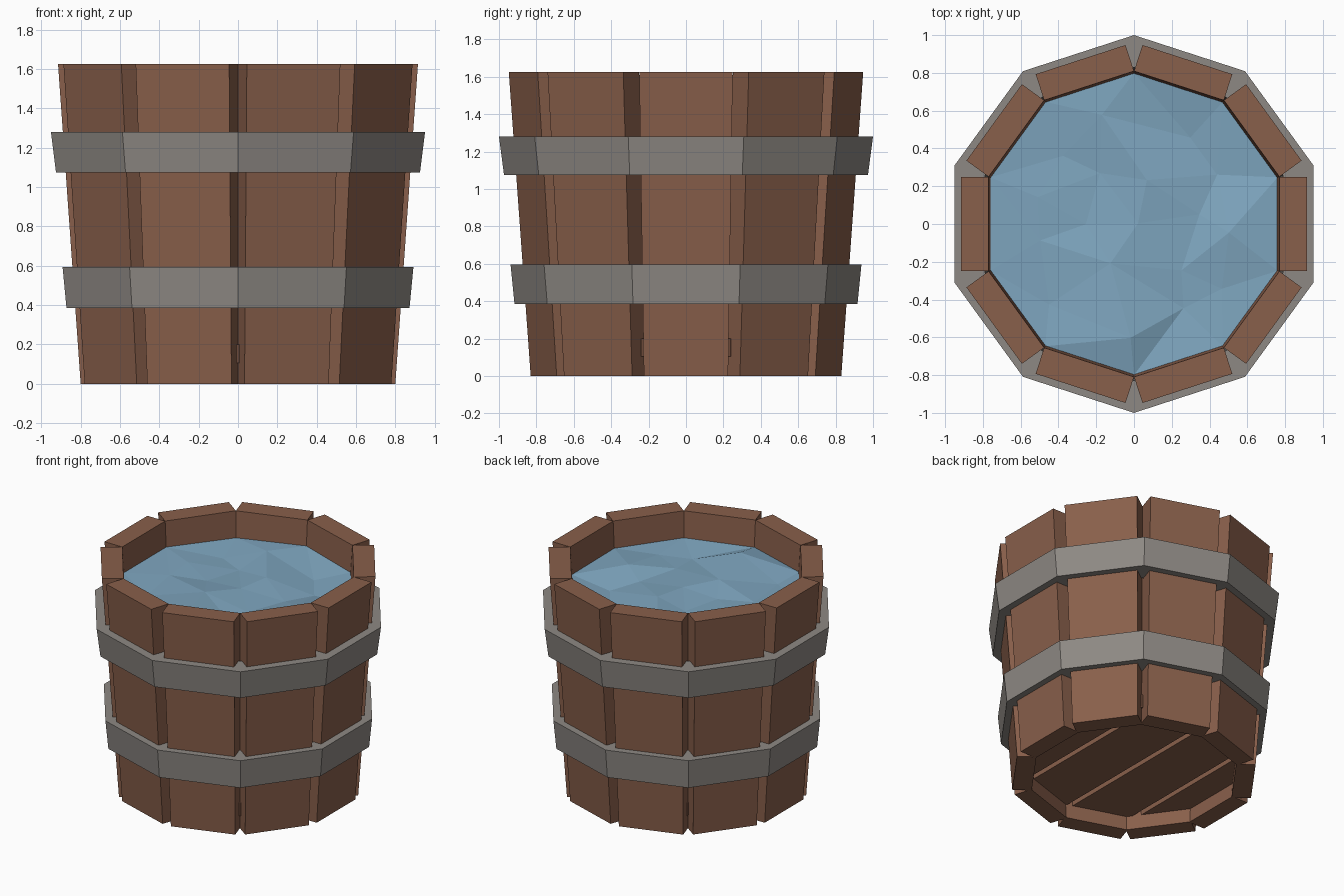
import bpy, bmesh, math, random
from mathutils import Vector, geometry

if "Cube" in bpy.data.objects:
    bpy.data.objects.remove(bpy.data.objects["Cube"])

random.seed(4)
N = 10
STEP = 2 * math.pi / N
C = math.cos(STEP / 2)   # apothem / radius
H = 1.625                # tub height


def material(name, col):
    m = bpy.data.materials.new(name)
    m.diffuse_color = (*col, 1)
    m.use_nodes = True
    m.node_tree.nodes["Principled BSDF"].inputs["Base Color"].default_value = m.diffuse_color
    return m


wood = material("wood", (0.25, 0.115, 0.07))
iron = material("iron", (0.27, 0.25, 0.23))
blue = material("water_blue", (0.21, 0.38, 0.52))


def add_object(name, bm, mat):
    bmesh.ops.recalc_face_normals(bm, faces=bm.faces)
    me = bpy.data.meshes.new(name)
    bm.to_mesh(me)
    bm.free()
    me.materials.append(mat)
    ob = bpy.data.objects.new(name, me)
    bpy.context.collection.objects.link(ob)
    return ob


def ring_points(r, z):
    # decagon with a corner pointing along +y
    return [Vector((r * math.cos(math.pi / 2 + i * STEP),
                    r * math.sin(math.pi / 2 + i * STEP), z)) for i in range(N)]


# staves: outward-leaning boards, a little wider at the top
for i in range(N):
    bm = bmesh.new()
    bmesh.ops.create_cube(bm, size=1)
    for v in bm.verts:
        top, outer = v.co.z > 0, v.co.x > 0
        inner_r, outer_r, half = (0.77, 0.915, 0.25) if top else (0.67, 0.80, 0.225)
        v.co = Vector((outer_r if outer else inner_r,
                       math.copysign(half, v.co.y), H if top else 0))
    ob = add_object(f"stave_{i + 1}", bm, wood)
    ob.rotation_euler.z = i * STEP


# hoops: ten-sided tapered rings
def hoop(name, z0, r0, z1, r1, depth):
    bm = bmesh.new()
    loops = [[bm.verts.new(p) for p in ring_points(r, z)]
             for r, z in ((r0, z0), (r1, z1), (r1 - depth, z1), (r0 - depth, z0))]
    for a in range(4):
        p, q = loops[a], loops[(a + 1) % 4]
        for i in range(N):
            j = (i + 1) % N
            bm.faces.new((p[i], p[j], q[j], q[i]))
    add_object(name, bm, iron)


hoop("upper_hoop", 1.075, 0.973, 1.28, 1.0, 0.17)
hoop("lower_hoop", 0.385, 0.917, 0.595, 0.938, 0.17)

# floor boards: a decagon slab cut into strips running along y
cuts = [-1, -0.46, -0.03, 0.40, 1]
gap = 0.018
for k in range(4):
    bm = bmesh.new()
    lo = [bm.verts.new(p) for p in ring_points(0.76, 0.105)]
    hi = [bm.verts.new(p) for p in ring_points(0.76, 0.20)]
    bm.faces.new(lo)
    bm.faces.new(hi)
    for i in range(N):
        j = (i + 1) % N
        bm.faces.new((lo[i], lo[j], hi[j], hi[i]))
    for x, n in ((cuts[k] + gap, -1), (cuts[k + 1] - gap, 1)):
        bmesh.ops.bisect_plane(bm, geom=bm.verts[:] + bm.edges[:] + bm.faces[:],
                               plane_co=(x, 0, 0), plane_no=(n, 0, 0), clear_outer=True)
        bmesh.ops.holes_fill(bm, edges=[e for e in bm.edges if e.is_boundary])
    add_object(f"floor_board_{k + 1}", bm, wood)

# water: faceted rippled surface
R, LEVEL = 0.80, 1.43
pts = [p.xy for p in ring_points(R, 0)]
for count, r in ((11, 0.56), (6, 0.30), (1, 0.05)):
    for i in range(count):
        a = (i + random.uniform(-0.3, 0.3)) * 2 * math.pi / count
        rr = r + random.uniform(-0.07, 0.07)
        pts.append(Vector((rr * math.cos(a), rr * math.sin(a))))
co, _, tris, *_ = geometry.delaunay_2d_cdt(pts, [], [], 0, 1e-5)
bm = bmesh.new()
vs = []
for p in co:
    wave = 0.01 if p.length > 0.75 else 0.04
    vs.append(bm.verts.new((p.x, p.y, LEVEL + random.uniform(-wave, wave))))
for t in tris:
    bm.faces.new([vs[i] for i in t])
add_object("water_surface", bm, blue)
